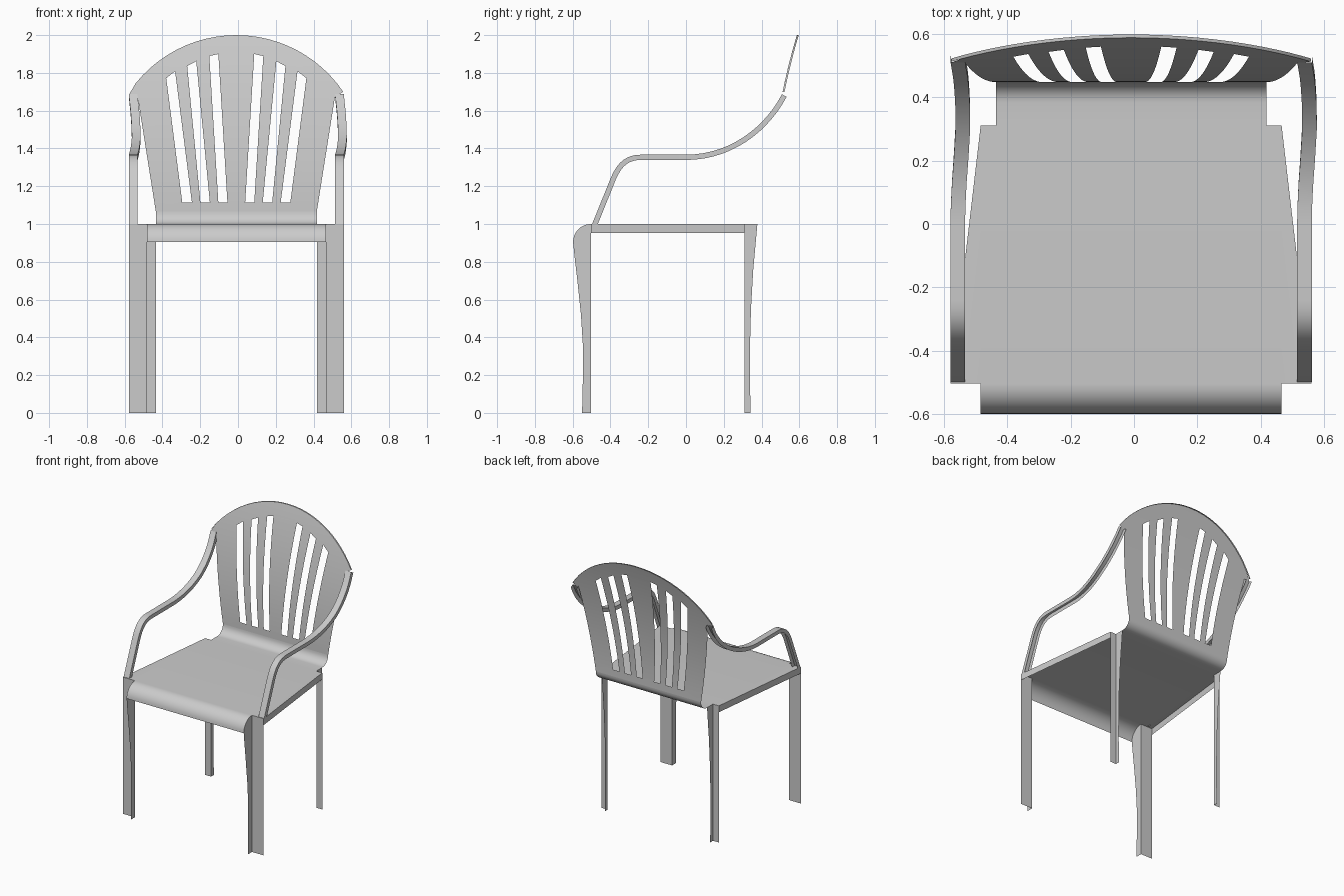
import bpy, bmesh, math
from mathutils import Vector
from mathutils.geometry import interpolate_bezier

if "Cube" in bpy.data.objects:
    bpy.data.objects.remove(bpy.data.objects["Cube"])

XC = -0.009                              # symmetry plane of the shell
OUT, MID, INN = 0.569, 0.474, 0.426      # half widths: leg outer, front curl, back


def finish(name, bm):
    bmesh.ops.remove_doubles(bm, verts=bm.verts, dist=1e-5)
    bmesh.ops.recalc_face_normals(bm, faces=bm.faces)
    me = bpy.data.meshes.new(name)
    bm.to_mesh(me)
    bm.free()
    for p in me.polygons:
        p.use_smooth = True
    me.set_sharp_from_angle(angle=math.radians(35))
    ob = bpy.data.objects.new(name, me)
    bpy.context.collection.objects.link(ob)
    return ob


def grid(bm, rows):
    vs = [[bm.verts.new(p) for p in r] for r in rows]
    for a, b in zip(vs, vs[1:]):
        for i in range(len(a) - 1):
            bm.faces.new((a[i], a[i + 1], b[i + 1], b[i]))


def sheet(name, rows):
    bm = bmesh.new()
    grid(bm, rows)
    return finish(name, bm)


def arc(cy, cz, r, a0, a1, n=8):
    angs = [math.radians(a0 + (a1 - a0) * i / n) for i in range(n + 1)]
    return [(cy + r * math.cos(a), cz + r * math.sin(a)) for a in angs]


def lerp(pts, z):
    for (z0, y0), (z1, y1) in zip(pts, pts[1:]):
        if z <= z1:
            return y0 + (y1 - y0) * (z - z0) / (z1 - z0)
    return pts[-1][1]


# Seat: front curl, tapered flat with side skirts, curve up into the back
bm = bmesh.new()
curl = arc(-0.503, 0.905, 0.095, 180, 90)
grid(bm, [[(XC - MID, y, z), (XC + MID, y, z)] for y, z in curl])
flat = [(-OUT, -0.503), (-MID, -0.503), (MID, -0.503), (OUT, -0.503),
        (MID, 0.31), (INN, 0.31), (-INN, 0.31), (-MID, 0.31)]
bm.faces.new([bm.verts.new((XC + x, y, 1.0)) for x, y in flat])
rise = [(0.31, 1.0)] + arc(0.382, 1.065, 0.065, -90, 0)
grid(bm, [[(XC - INN, y, z), (XC + INN, y, z)] for y, z in rise])
for s in (-1, 1):
    grid(bm, [[(XC + s * u, y, 1.0), (XC + s * u, y, 0.953)]
              for u, y in ((OUT, -0.503), (MID, 0.31))])
finish("seat", bm)

# Legs: thin L sections with a curved free edge
front_edge = [(0, -0.55), (0.18, -0.546), (0.36, -0.546), (0.52, -0.556),
              (0.7, -0.575), (0.82, -0.589)] + [(z, y) for y, z in curl]
back_edge = [(0, 0.342), (0.2, 0.338), (0.4, 0.34), (0.55, 0.344),
             (0.76, 0.356), (1.0, 0.378)]
for s, side in ((-1, "left"), (1, "right")):
    sheet("front_leg_" + side, [[(XC + s * OUT, -0.503, z), (XC + s * MID, -0.503, z),
                                 (XC + s * MID, y, z)] for z, y in front_edge])
    sheet("back_leg_" + side, [[(XC + s * MID, 0.31, z), (XC + s * INN, 0.31, z),
                                (XC + s * INN, y, z)] for z, y in back_edge])


# Backrest: flat outline with slots, sliced and bent along its height
def bend(z):
    return 0.447 + 0.16 * (z - 1.065) ** 2


R = 0.684
half = math.asin(0.566 / R)
top = [(R * math.sin(a), 2.0 - R + R * math.cos(a))
       for a in (half - 2 * half * i / 24 for i in range(25))]
outline = [(-0.566, 1.688), (-0.522, 1.672), (-INN, 1.065), (INN, 1.065), (0.522, 1.672)] + top[:-1]
slots = [[(-.371, 1.772), (-.324, 1.809), (-.235, 1.114), (-.286, 1.114)],
         [(-.260, 1.836), (-.212, 1.862), (-.140, 1.114), (-.190, 1.114)],
         [(-.143, 1.889), (-.095, 1.900), (-.047, 1.114), (-.095, 1.114)]]
slots += [[(-x, z) for x, z in s] for s in slots]
cu = bpy.data.curves.new("back_outline", 'CURVE')
cu.dimensions = '2D'
cu.fill_mode = 'BOTH'
for loop in [outline] + slots:
    sp = cu.splines.new('POLY')
    sp.points.add(len(loop) - 1)
    for p, (x, z) in zip(sp.points, loop):
        p.co = (x, z, 0, 1)
    sp.use_cyclic_u = True
tmp = bpy.data.objects.new("back_outline", cu)
bpy.context.collection.objects.link(tmp)
bpy.context.view_layer.update()
me = bpy.data.meshes.new_from_object(tmp.evaluated_get(bpy.context.evaluated_depsgraph_get()))
bpy.data.objects.remove(tmp)
bm = bmesh.new()
bm.from_mesh(me)
bmesh.ops.remove_doubles(bm, verts=bm.verts, dist=1e-5)
for i in range(1, 16):
    bmesh.ops.bisect_plane(bm, geom=bm.verts[:] + bm.edges[:] + bm.faces[:],
                           plane_co=(0, 1.065 + i * 0.0584, 0), plane_no=(0, 1, 0))
for v in bm.verts:
    x, z = v.co.x, v.co.y
    v.co = (x + XC, bend(z), z)
finish("backrest", bm)
sheet("backrest_rim", [[(XC + x, bend(z), z), (XC + x, bend(z) + 0.01, z)] for x, z in top])


# Armrests: inverted channel swept along a side profile, same shape on both sides
def bez(pts, n):
    return interpolate_bezier(*[Vector((0, y, z)) for y, z in pts], n)


path = [Vector((0, -0.497, 1.0))]
path += bez([(-.397, 1.247), (-.36, 1.335), (-.31, 1.367), (-.238, 1.367)], 9)
path += bez([(0, 1.367), (.22, 1.367), (.41, 1.50), (.508, 1.687)], 15)
sway = [(-1, 0), (0.03, 0), (0.12, 0.004), (0.2, 0.01), (0.3, 0.016),
        (0.38, 0.015), (0.45, 0.01), (0.51, 0)]
for x0, side in ((-0.578, "left"), (0.514, "right")):
    rows = []
    for i, p in enumerate(path):
        t = (path[min(i + 1, len(path) - 1)] - path[max(i - 1, 0)]).normalized()
        low = p + Vector((0, t.z, -t.y)) * 0.028
        x = x0 + lerp(sway, p.y)
        rows.append([(x, low.y, low.z), (x, p.y, p.z),
                     (x + 0.046, p.y, p.z), (x + 0.046, low.y, low.z)])
    sheet("armrest_" + side, rows)
